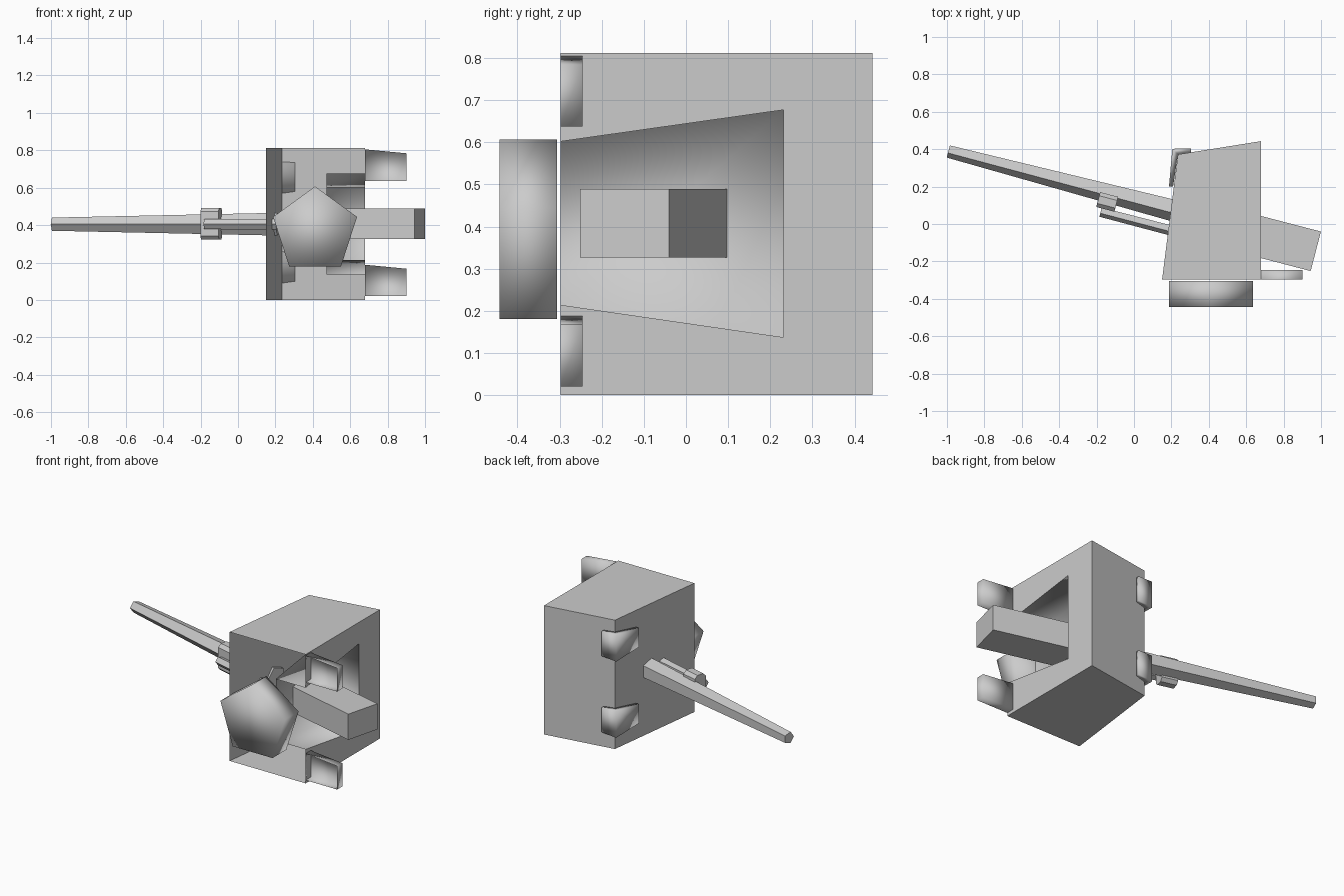
import bpy, bmesh
from math import sin, cos, radians, pi
from mathutils import Vector

if "Cube" in bpy.data.objects:
    bpy.data.objects.remove(bpy.data.objects["Cube"])

ANGLE = radians(-14.6)
AXIS = Vector((cos(ANGLE), sin(ANGLE), 0))      # gun direction, towards the breech
SIDE = Vector((-sin(ANGLE), cos(ANGLE), 0))
UP = Vector((0, 0, 1))


def make(name, verts, faces, smooth=False, fix=True):
    bm = bmesh.new()
    vs = [bm.verts.new(v) for v in verts]
    for f in faces:
        bm.faces.new([vs[i] for i in f]).smooth = smooth
    if fix:
        bmesh.ops.recalc_face_normals(bm, faces=bm.faces)
    me = bpy.data.meshes.new(name)
    bm.to_mesh(me)
    bm.free()
    ob = bpy.data.objects.new(name, me)
    bpy.context.collection.objects.link(ob)
    return ob


def loft(name, a, b, skip=(), smooth=False):
    """Join two matching rings and cap both ends; skip lists side faces left open."""
    n = len(a)
    faces = [tuple(range(n))[::-1], tuple(range(n, 2 * n))]
    faces += [(i, (i + 1) % n, n + (i + 1) % n, n + i) for i in range(n) if i not in skip]
    return make(name, list(a) + list(b), faces, smooth)


def pentagon(c, r, u, v):
    c = Vector(c)
    return [c + u * r * cos(2 * pi * i / 5) + v * r * sin(2 * pi * i / 5) for i in range(5)]


def rect(c, w, h, ch=0.0):
    """Section across the gun axis, optionally with cut corners."""
    c = Vector(c)
    if ch:
        pts = [(w, h - ch), (w - ch, h), (ch - w, h), (-w, h - ch),
               (-w, ch - h), (ch - w, -h), (w - ch, -h), (w, ch - h)]
    else:
        pts = [(w, h), (-w, h), (-w, -h), (w, -h)]
    return [c + SIDE * p + UP * q for p, q in pts]


# Housing shell: open front, notched right wall
F, H, R = -0.298, 0.812, 0.68
plan = [(0.15, F), (0.235, 0.372), (R, 0.443), (R, F)]
notch = [(F, 0.602), (0.232, 0.677), (0.232, 0.137), (F, 0.214)]
verts = [(x, y, 0) for x, y in plan] + [(x, y, H) for x, y in plan]
verts += [(R, y, z) for y, z in notch]
make("housing", verts, [(0, 1, 2, 3), (7, 6, 5, 4), (4, 5, 1, 0), (5, 6, 2, 1),
                        (3, 2, 6, 7, 8, 9, 10, 11)], fix=False)

# Recess lining set into the right wall
inner = [(0.472, y, z) for y, z in notch]
outer = [(R, y, z) for y, z in notch]
make("breech_recess", inner + outer,
     [(3, 2, 1, 0), (0, 1, 5, 4), (1, 2, 6, 5), (2, 3, 7, 6)][::-1], smooth=True)

# Barrel, lower tube, collar and breech, all along the gun axis
loft("barrel", pentagon((-0.992, 0.391, 0.405), 0.037, -SIDE, UP),
     pentagon((0.215, 0.077, 0.405), 0.064, -SIDE, UP))
tube = Vector((-0.178, 0.066, 0.405))
loft("lower_tube", pentagon(tube, 0.028, -SIDE, UP),
     pentagon(tube + AXIS * 0.40, 0.030, -SIDE, UP))
collar = Vector((-0.143, 0.118, 0.407))
loft("collar", rect(collar - AXIS * 0.05, 0.041, 0.085, 0.02),
     rect(collar + AXIS * 0.05, 0.041, 0.085, 0.02))
end = Vector((0.972, -0.146, 0.408))
loft("breech", rect(end - AXIS * 0.55, 0.109, 0.081), rect(end, 0.109, 0.081))

# Five-sided drum in front
loft("drum", *[pentagon((0.412, y, 0.371), 0.236, UP, Vector((1, 0, 0)))
               for y in (-0.443, -0.306)], smooth=True)

# Right brackets: tapered, open at the front
for i, z in enumerate((0.02, 0.637)):
    pts = [(R, F), (0.90, F), (0.90, -0.246), (R, -0.246)]
    tops = (0.168, 0.147, 0.147, 0.168)
    loft(f"right_bracket_{i + 1}", [(x, y, z) for x, y in pts],
         [(x, y, z + t) for (x, y), t in zip(pts, tops)], skip=(0,), smooth=True)

# Left brackets: bent round the back corner
for i, z in enumerate((0.09, 0.57)):
    ell = [(0.209, 0.20), (0.187, 0.20), (0.205, 0.402),
           (0.305, 0.405), (0.305, 0.383), (0.235, 0.372)]
    lows = (0.02, 0.02, 0, 0.01, 0.01, 0)
    tops = (0.14, 0.14, 0.168, 0.165, 0.165, 0.168)
    mesh_pts = [[(x, y, z + t) for (x, y), t in zip(ell, h)] for h in (lows, tops)]
    loft(f"left_bracket_{i + 1}", *mesh_pts, smooth=True)
